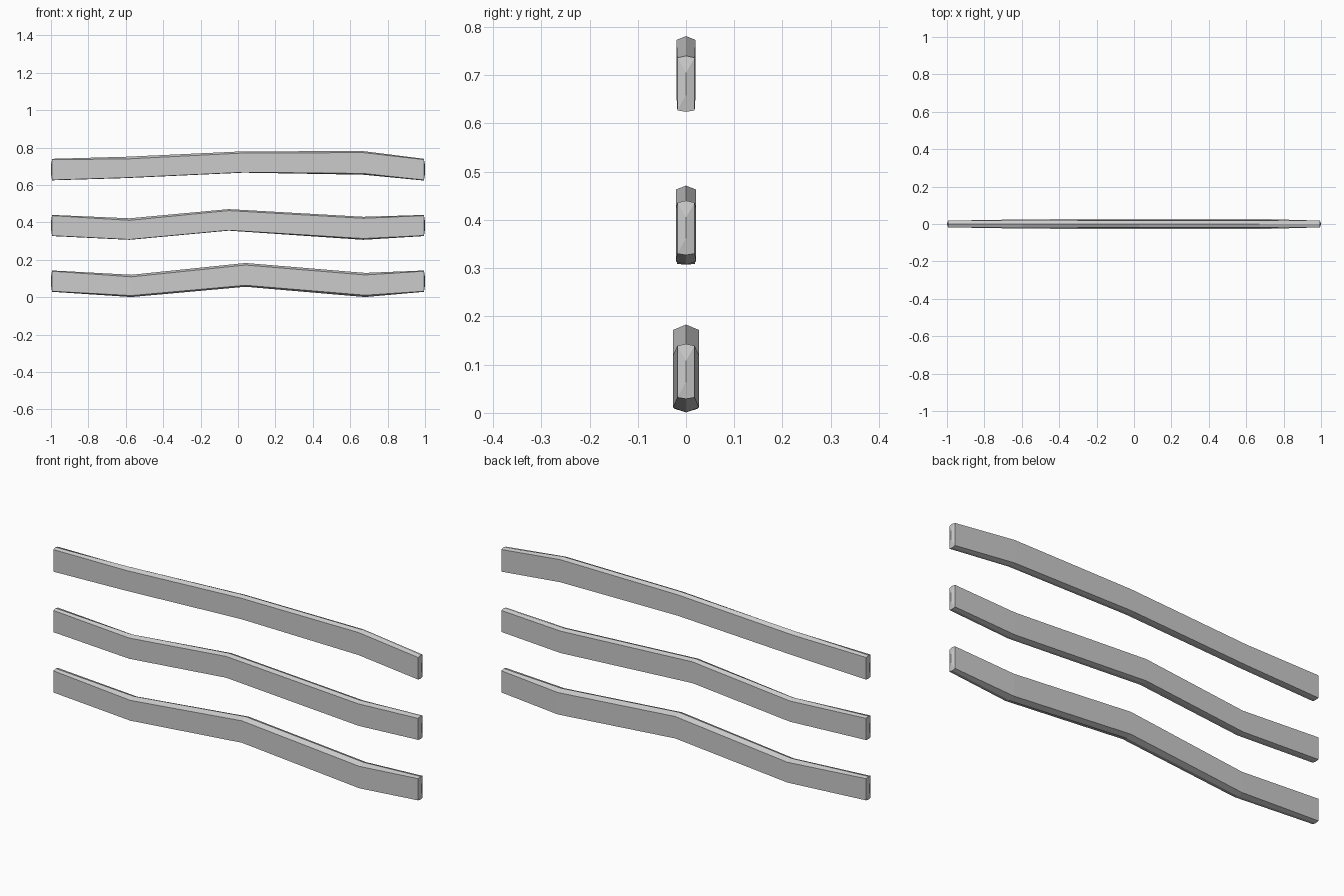
import bpy, bmesh

if "Cube" in bpy.data.objects:
    bpy.data.objects.remove(bpy.data.objects["Cube"])

# Station: x, bottom z, top z, half width, top bevel drop, bottom bevel rise
RAILS = {
    "lower_rail": [(-0.994, .031, .145, .018, .004, .003), (-0.57, .003, .122, .025, .011, .008),
                   (0.04, .058, .185, .027, .011, .008), (0.68, .003, .132, .027, .011, .010),
                   (0.994, .031, .145, .018, .004, .003)],
    "middle_rail": [(-0.994, .329, .442, .018, .004, .002), (-0.58, .309, .424, .019, .011, .002),
                    (-0.05, .358, .473, .021, .008, .002), (0.67, .309, .432, .021, .008, .007),
                    (0.994, .329, .442, .018, .004, .003)],
    "upper_rail": [(-0.994, .627, .742, .018, .004, .002), (-0.60, .639, .753, .018, .012, .002),
                   (0.03, .668, .782, .020, .009, .002), (0.67, .657, .783, .020, .008, .007),
                   (0.994, .626, .742, .018, .004, .003)],
}


def rail(name, stations):
    bm = bmesh.new()
    # Six-sided section with ridged top and underside
    rings = []
    for x, lo, hi, w, dt, db in stations:
        pts = [(0, hi), (w, hi - dt), (w, lo + db), (0, lo), (-w, lo + db), (-w, hi - dt)]
        rings.append([bm.verts.new((x, y, z)) for y, z in pts])
    for a, b in zip(rings, rings[1:]):
        for i in range(6):
            j = (i + 1) % 6
            bm.faces.new((a[i], a[j], b[j], b[i]))
    # Slightly bulged end caps, with a vertical ridge
    for ring, sx in ((rings[0], -1), (rings[-1], 1)):
        top = bm.verts.new((sx, 0, ring[0].co.z - .035))
        bot = bm.verts.new((sx, 0, ring[3].co.z + .035))
        for s, t in ((1, 2), (5, 4)):
            bm.faces.new((ring[0], ring[s], top))
            bm.faces.new((top, ring[s], ring[t], bot))
            bm.faces.new((bot, ring[t], ring[3]))
    # Rest the lowest rail on the ground
    for v in bm.verts:
        v.co.z -= .002
    bmesh.ops.recalc_face_normals(bm, faces=bm.faces)
    mesh = bpy.data.meshes.new(name)
    bm.to_mesh(mesh)
    bm.free()
    bpy.context.collection.objects.link(bpy.data.objects.new(name, mesh))


for name, stations in RAILS.items():
    rail(name, stations)
